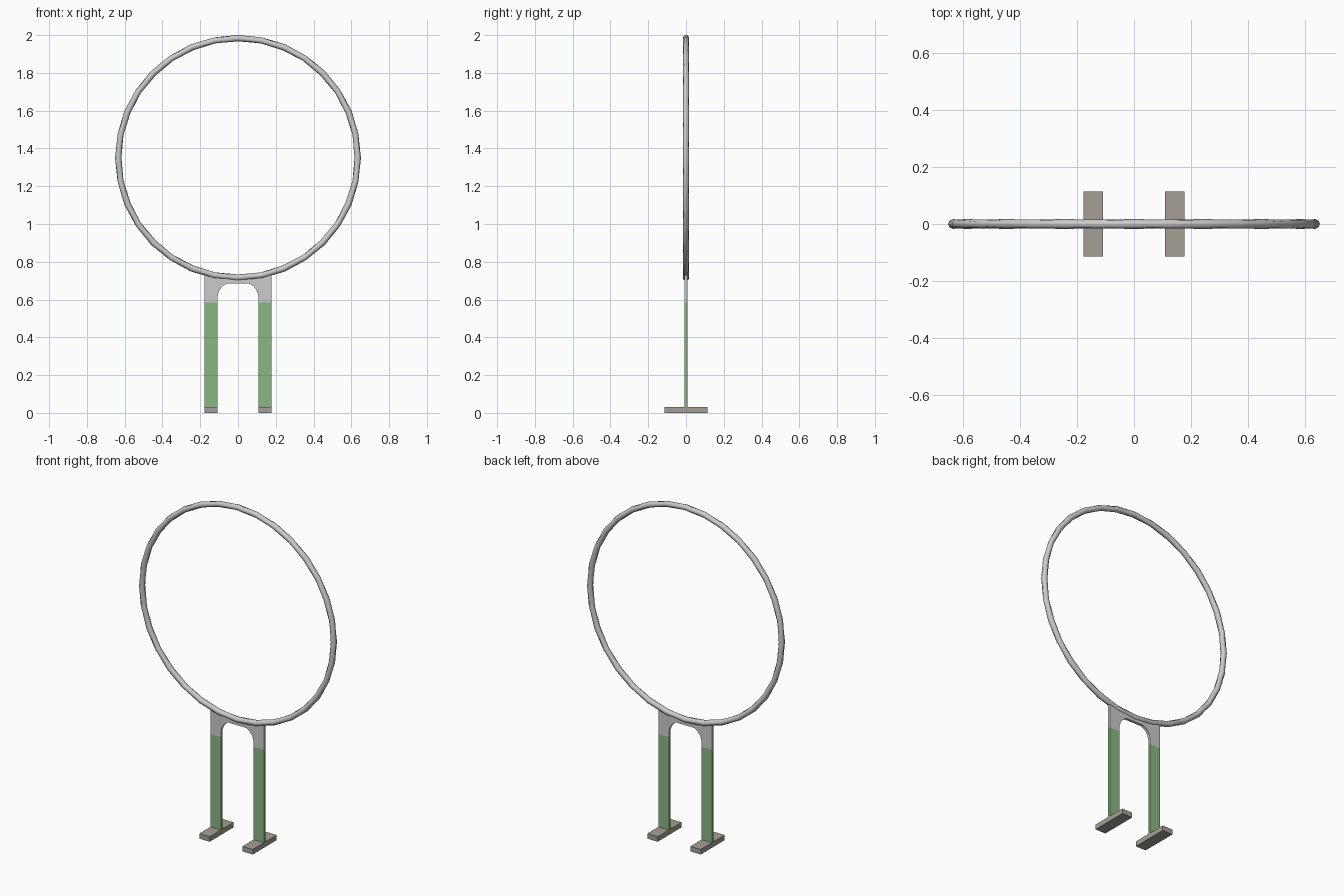
import bpy, bmesh
from math import sin, cos, pi, sqrt, radians

if "Cube" in bpy.data.objects:
    bpy.data.objects.remove(bpy.data.objects["Cube"])

CZ, MAJOR, MINOR = 1.35, 0.634, 0.017   # hoop centre height and radii
SEGS, SIDES = 32, 8
PLATE = 0.008                            # half thickness of the sheet parts


def material(name, color):
    m = bpy.data.materials.new(name)
    m.diffuse_color = (*color, 1)
    m.use_nodes = True
    m.node_tree.nodes["Principled BSDF"].inputs["Base Color"].default_value = m.diffuse_color
    return m


def finish(name, bm, mat=None):
    bmesh.ops.recalc_face_normals(bm, faces=bm.faces)
    mesh = bpy.data.meshes.new(name)
    bm.to_mesh(mesh)
    bm.free()
    ob = bpy.data.objects.new(name, mesh)
    bpy.context.collection.objects.link(ob)
    if mat:
        mesh.materials.append(mat)
    return ob


def box(name, x, y, z, mat=None):
    bm = bmesh.new()
    bmesh.ops.create_cube(bm, size=1)
    for v in bm.verts:
        v.co = [lo + (c + 0.5) * (hi - lo) for c, (lo, hi) in zip(v.co, (x, y, z))]
    return finish(name, bm, mat)


green = material("leg_green", (0.25, 0.48, 0.22))
beige = material("foot_beige", (0.38, 0.35, 0.30))

# Hoop: tube whose cross-section turns half a side per segment
bm = bmesh.new()
loops = []
for i in range(SEGS):
    a = 2 * pi * i / SEGS
    loop = []
    for j in range(SIDES):
        b = 2 * pi * (j + i / 2) / SIDES
        r = MAJOR + MINOR * cos(b)
        loop.append(bm.verts.new((r * cos(a), MINOR * sin(b), CZ + r * sin(a))))
    loops.append(loop)
for i in range(SEGS):
    p, q = loops[i], loops[(i + 1) % SEGS]
    # the accumulated twist is a whole number of turns, so the tube closes
    for j in range(SIDES):
        k = (j + 1) % SIDES
        bm.faces.new((p[j], p[k], q[k], q[j]))
hoop = finish("hoop", bm)
bpy.context.view_layer.objects.active = hoop
hoop.select_set(True)
bpy.ops.object.shade_smooth_by_angle(angle=radians(50))

# Bracket: arched plate joining both legs to the hoop
half = [(0.06, 0.685), (0.083, 0.67), (0.1, 0.647), (0.108, 0.62),
        (0.108, 0.585), (0.177, 0.585)]
half += [(x, CZ - sqrt(MAJOR ** 2 - x * x)) for x in (0.177, 0.12, 0.06)]
outline = half + [(-x, z) for x, z in reversed(half)]
bm = bmesh.new()
face = bm.faces.new([bm.verts.new((x, -PLATE, z)) for x, z in outline])
out = bmesh.ops.extrude_face_region(bm, geom=[face])
bmesh.ops.translate(bm, vec=(0, 2 * PLATE, 0),
                    verts=[v for v in out["geom"] if isinstance(v, bmesh.types.BMVert)])
finish("bracket", bm)

# Legs and feet
for side, s in (("left", -1), ("right", 1)):
    x = sorted((s * 0.108, s * 0.177))
    box(side + "_leg", x, (-PLATE, PLATE), (0.03, 0.585), green)
    box(side + "_foot", x, (-0.113, 0.113), (0, 0.03), beige)
